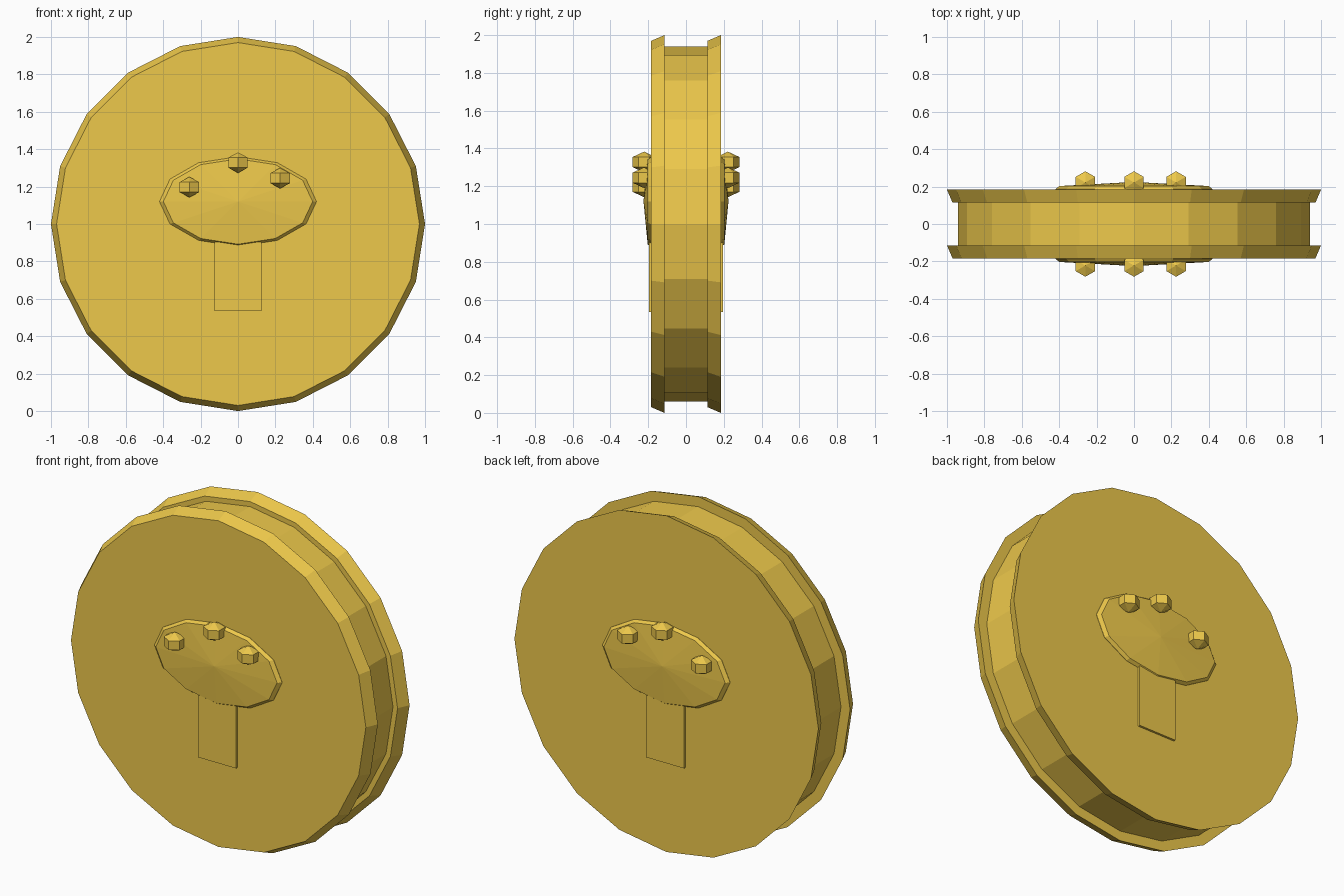
import bpy, bmesh
from math import sin, cos, pi

if "Cube" in bpy.data.objects:
    bpy.data.objects.remove(bpy.data.objects["Cube"])

gold = bpy.data.materials.new("gold")
gold.diffuse_color = (0.85, 0.58, 0.07, 1)
gold.use_nodes = True
gold.node_tree.nodes["Principled BSDF"].inputs["Base Color"].default_value = gold.diffuse_color


def lathe(name, sides, profile, place):
    """Stack rings of (radius, height); radius 0 makes a pole. place maps (u, v, h) to xyz."""
    bm = bmesh.new()
    rings = []
    for r, h in profile:
        n = sides if r else 1
        rings.append([bm.verts.new(place(r * sin(2 * pi * i / sides), r * cos(2 * pi * i / sides), h))
                      for i in range(n)])
    for a, b in zip(rings, rings[1:]):
        for i in range(sides):
            j = (i + 1) % sides
            quad = [a[i % len(a)], a[j % len(a)], b[j % len(b)], b[i % len(b)]]
            bm.faces.new(list(dict.fromkeys(quad)))
    for ring in (rings[0], rings[-1]):
        if len(ring) > 1:
            bm.faces.new(ring)
    return finish(name, bm)


def finish(name, bm):
    bmesh.ops.recalc_face_normals(bm, faces=bm.faces)
    mesh = bpy.data.meshes.new(name)
    bm.to_mesh(mesh)
    bm.free()
    mesh.materials.append(gold)
    ob = bpy.data.objects.new(name, mesh)
    bpy.context.collection.objects.link(ob)
    return ob


# Coin body: core and two rims that both flare towards the back
def disc(u, v, h):
    return (u, h, 1 + v)


lathe("coin_core", 20, [(0.94, -0.116), (0.94, 0.116)], disc)
lathe("front_rim", 20, [(0.97, -0.184), (1.0, -0.114)], disc)
lathe("back_rim", 20, [(0.97, 0.114), (1.0, 0.184)], disc)

# Emblem repeated on both faces
for side, s in (("front", -1), ("back", 1)):
    # Shallow domed oval cap
    lathe(side + "_cap", 12, [(1, 0.17), (1, 0.186), (0.95, 0.203), (0, 0.225)],
          lambda u, v, h: (0.42 * u, s * h, 1.12 + 0.24 * v))

    # Stem plate
    bm = bmesh.new()
    bmesh.ops.create_cube(bm, size=1)
    for v in bm.verts:
        v.co = (v.co.x * 0.25, s * 0.182 + v.co.y * 0.03, 0.72 + v.co.z * 0.37)
    finish(side + "_stem", bm)

    # Six-sided studs along the cap
    for i, (x, z) in enumerate([(-0.26, 1.197), (0, 1.328), (0.225, 1.245)]):
        lathe(f"{side}_stud_{i + 1}", 6, [(0, -0.055), (0.06, -0.027), (0.06, 0.027), (0, 0.055)],
              lambda u, v, h: (x + u, s * 0.222 + v, z + h))
